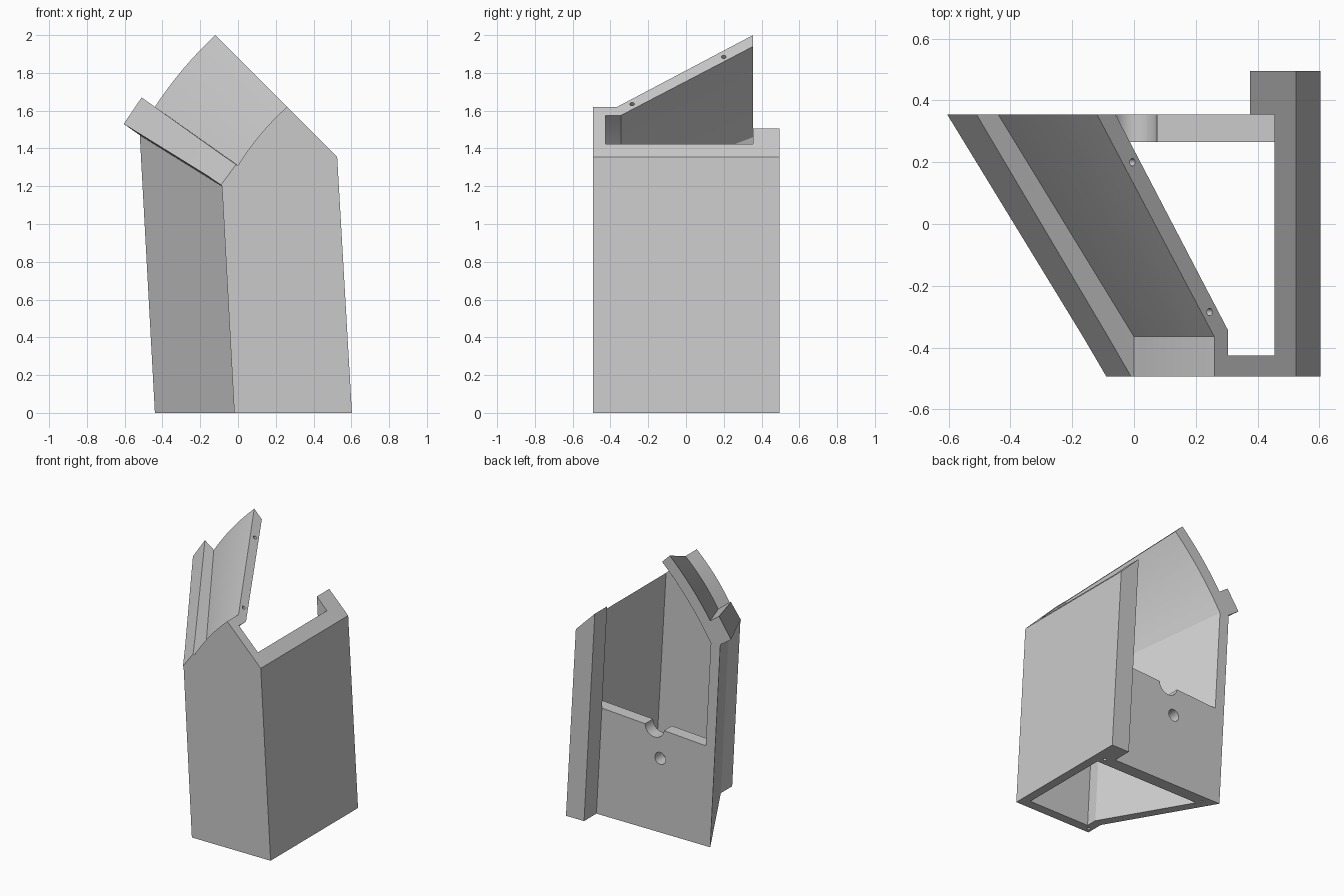
import bpy, bmesh, math
from mathutils import Vector

cube = bpy.data.objects.get("Cube")
if cube:
    bpy.data.objects.remove(cube, do_unlink=True)

grey = bpy.data.materials.new("light grey")
grey.use_nodes = True
grey.diffuse_color = (0.59, 0.59, 0.59, 1)
grey.node_tree.nodes["Principled BSDF"].inputs["Base Color"].default_value = (0.59, 0.59, 0.59, 1)


def loft(name, stations):
    """Solid through matching (x, z) sections, each given with its y."""
    bm = bmesh.new()
    rings = [[bm.verts.new((x, y, z)) for x, z in sec] for y, sec in stations]
    n = len(rings[0])
    for a, b in zip(rings, rings[1:]):
        for i in range(n):
            j = (i + 1) % n
            bm.faces.new((a[i], a[j], b[j], b[i]))
    bm.faces.new(rings[0])
    bm.faces.new(rings[-1])
    bmesh.ops.recalc_face_normals(bm, faces=bm.faces)
    mesh = bpy.data.meshes.new(name)
    bm.to_mesh(mesh)
    bm.free()
    mesh.materials.append(grey)
    ob = bpy.data.objects.new(name, mesh)
    bpy.context.collection.objects.link(ob)
    return ob


def rod(centre, direction, radius, length):
    """Round cutter for screw holes and notches."""
    rot = Vector(direction).to_track_quat('Z', 'Y').to_euler()
    bpy.ops.mesh.primitive_cylinder_add(vertices=24, radius=radius, depth=length,
                                        location=centre, rotation=rot)
    ob = bpy.context.object
    ob.data.materials.append(grey)
    return ob


def cut(ob, cutter):
    cutter.hide_render = True
    bpy.context.view_layer.objects.active = ob
    mod = ob.modifiers.new("cut", 'BOOLEAN')
    mod.operation = 'DIFFERENCE'
    mod.solver = 'EXACT'
    mod.object = cutter
    bpy.ops.object.modifier_apply(modifier=mod.name)
    bpy.data.objects.remove(cutter, do_unlink=True)


def bow(a, b, bulge=0.015, steps=8):
    """Gently bowed line from a to b, bulging up and left."""
    a, b = Vector(a), Vector(b)
    d = (b - a).normalized()
    side = Vector((-d.y, d.x))
    return [tuple(a.lerp(b, i / steps) + side * bulge * 4 * (i / steps) * (1 - i / steps))
            for i in range(steps + 1)]


def blend(s, t, k):
    return [tuple(Vector(p).lerp(Vector(q), k)) for p, q in zip(s, t)]


# Leaning outer shell: straight front block, then a slanted wall with a bowed top
right = [(0.525, 1.355), (0.603, 0)]
front = [(-0.02, 0), (-0.085, 1.2)] + bow((0, 1.31), (0.26, 1.62)) + right
back = [(-0.44, 0), (-0.52, 1.47)] + bow((-0.44, 1.62), (-0.12, 2.0)) + right
shell = loft("shell", [(-0.493, front), (-0.365, front), (0.355, back)])

# Hollow, open at the top, bottom and back
in_right = [(0.41, 2.2), (0.544, -0.1)]
near = [(0.05, -0.1)] + bow((-0.02, 1.19), (0.305, 1.575), 0.02) + [(0.36, 1.64)] + in_right
far = [(-0.36, -0.1)] + bow((-0.445, 1.46), (-0.06, 1.94), 0.02) + [(0, 2.01)] + in_right
cut(shell, loft("hollow", [(-0.425, near), (-0.345, near), (0.5, blend(near, far, 1.207))]))

# Screw holes in the top rim and the front bottom corner
for x, y in ((-0.005, 0.2), (0.245, -0.285)):
    cut(shell, rod((x, y, 1.88 - x), (1, 0, 1), 0.012, 0.1))
cut(shell, rod((0.01, -0.455, 0), (0, 0, 1), 0.012, 0.1))

# Flange running along the bend of the slanted wall
flange = loft("side_flange", [
    (-0.493, [(-0.085, 1.2), (-0.09, 1.207), (-0.01, 1.315), (0, 1.31)]),
    (-0.365, [(-0.085, 1.2), (-0.165, 1.258), (-0.084, 1.366), (0, 1.31)]),
    (0.355, [(-0.52, 1.47), (-0.605, 1.53), (-0.51, 1.67), (-0.44, 1.62)])])

# Back corner post
section = [(0.46, 0), (0.603, 0), (0.525, 1.355), (0.375, 1.505)]
post = loft("back_post", [(0.355, section), (0.495, section)])

# Low back panel with a half-round notch, a through hole and screw holes below
section = [(-0.385, 0), (0.545, 0), (0.505, 0.772), (-0.425, 0.715)]
panel = loft("back_panel", [(0.265, section), (0.355, section)])
cut(panel, rod((0, 0.31, 0.745), (0, 1, 0), 0.075, 0.3))
cut(panel, rod((-0.045, 0.31, 0.53), (0, 1, 0), 0.043, 0.3))
for x, y in ((0.517, 0.315), (-0.335, 0.3)):
    cut(panel, rod((x, y, 0), (0, 0, 1), 0.012, 0.1))

# Smooth the bowed wall, keep the edges sharp
bpy.ops.object.select_all(action='DESELECT')
for ob in (shell, flange, post, panel):
    ob.select_set(True)
bpy.context.view_layer.objects.active = shell
bpy.ops.object.shade_smooth_by_angle(angle=math.radians(20))
